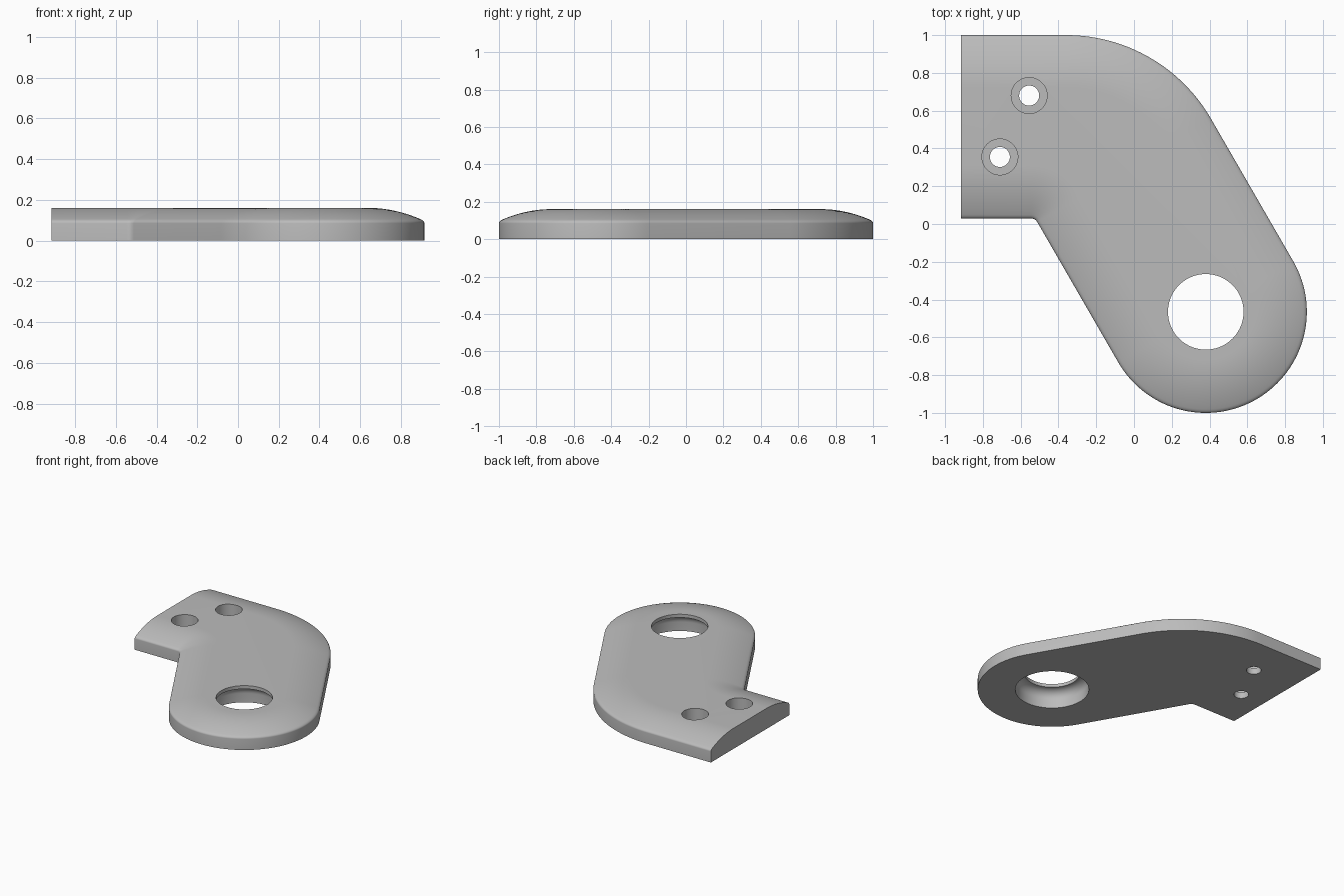
import bpy, bmesh, math

if "Cube" in bpy.data.objects:
    bpy.data.objects.remove(bpy.data.objects["Cube"])

C30 = math.cos(math.radians(30))
LEFT, LOW, HIGH = -0.915, 0.03, 1.0      # straight cut end and arm edges
HX, HY, HR = 0.38, -0.465, 0.535         # rounded end around the pivot hole
TOP = 0.161                              # plate thickness

steel = bpy.data.materials.new("grey_metal")
steel.diffuse_color = (0.5, 0.5, 0.5, 1)
steel.use_nodes = True
steel.node_tree.nodes["Principled BSDF"].inputs["Base Color"].default_value = steel.diffuse_color


def arc(cx, cy, r, a0, a1, n):
    """Points with outward normals; a negative radius gives a concave fillet."""
    out = []
    for i in range(n + 1):
        a = math.radians(a0 + (a1 - a0) * i / n)
        nx, ny = math.cos(a), math.sin(a)
        out.append((cx + r * nx, cy + r * ny, nx, ny))
    return out


def finish(name, bm):
    bmesh.ops.recalc_face_normals(bm, faces=bm.faces)
    me = bpy.data.meshes.new(name)
    bm.to_mesh(me)
    bm.free()
    me.materials.append(steel)
    ob = bpy.data.objects.new(name, me)
    bpy.context.collection.objects.link(ob)
    return ob


# Plan outline: arm edge, inner fillet, rounded end, outer bend, arm edge
f = 0.04
k = -C30 * HX - 0.5 * HY + HR
fx = -(k + f + 0.5 * (LOW - f)) / C30
bend_x = -0.36
bend_r = 2 * (C30 * HX + 0.5 * HY + HR - C30 * bend_x - 0.5 * HIGH)
outline = [(LEFT, LOW, 0, -1)]
outline += arc(fx, LOW - f, -f, -90, -150, 12)
outline += arc(HX, HY, HR, 210, 390, 72)
outline += arc(bend_x, HIGH - bend_r, bend_r, 30, 90, 32)
outline += [(LEFT, HIGH, 0, 1)]

# Edge section as (inset, height): wall, tight round, long gentle crown
section = [(0, 0)]
inset, rise, crown = 0.02, 0.106, 0.28
drop = TOP - rise
knee = rise - inset * 2 * drop / (crown - inset)
for i in range(7):
    t = i / 6
    section.append((inset * t * t,
                    0.085 * (1 - t) ** 2 + 2 * knee * t * (1 - t) + rise * t * t))
for i in range(1, 13):
    d = inset + (crown - inset) * i / 12
    section.append((d, TOP - drop * ((crown - d) / (crown - inset)) ** 2))

# Plate body
bm = bmesh.new()
rings = [[bm.verts.new((x - nx * d, y - ny * d, z)) for x, y, nx, ny in outline]
         for d, z in section]
for a, b in zip(rings, rings[1:]):
    for i in range(len(outline) - 1):
        bm.faces.new((a[i], a[i + 1], b[i + 1], b[i]))
bm.faces.new(rings[0][::-1])
bm.faces.new(rings[-1])
bm.faces.new([r[0] for r in rings] + [r[-1] for r in reversed(rings)])
plate = finish("bracket_plate", bm)


def cut(name, cx, cy, profile, n=64):
    """Cut a turned hole from the plate; profile is (radius, height) upwards."""
    bm = bmesh.new()
    loops = [[bm.verts.new((cx + r * math.cos(math.tau * i / n),
                            cy + r * math.sin(math.tau * i / n), z))
              for i in range(n)] for r, z in profile]
    for a, b in zip(loops, loops[1:]):
        for i in range(n):
            j = (i + 1) % n
            bm.faces.new((a[i], a[j], b[j], b[i]))
    bm.faces.new(loops[0][::-1])
    bm.faces.new(loops[-1])
    cutter = finish(name, bm)
    cutter.hide_render = True
    mod = plate.modifiers.new(name, 'BOOLEAN')
    mod.operation, mod.solver, mod.object = 'DIFFERENCE', 'EXACT', cutter
    bpy.context.view_layer.objects.active = plate
    bpy.ops.object.modifier_apply(modifier=name)
    bpy.data.objects.remove(cutter)


# Pivot hole: wide rounded seat below, narrow lip on top
seat = [(0.265, -0.1), (0.265, 0.07)]
seat += [(0.2 + 0.065 * math.cos(a), 0.07 + 0.065 * math.sin(a))
         for a in (math.pi / 2 * i / 8 for i in range(1, 9))]
cut("pivot_hole", HX, HY, seat + [(0.2, 0.3)], 96)

# Counterbored screw holes
for i, (x, y) in enumerate([(-0.555, 0.68), (-0.71, 0.355)]):
    cut(f"screw_hole_{i}", x, y,
        [(0.053, -0.1), (0.053, 0.05), (0.095, 0.05), (0.095, 0.3)])

bpy.ops.object.select_all(action='DESELECT')
plate.select_set(True)
bpy.context.view_layer.objects.active = plate
bpy.ops.object.shade_smooth_by_angle(angle=math.radians(30))
